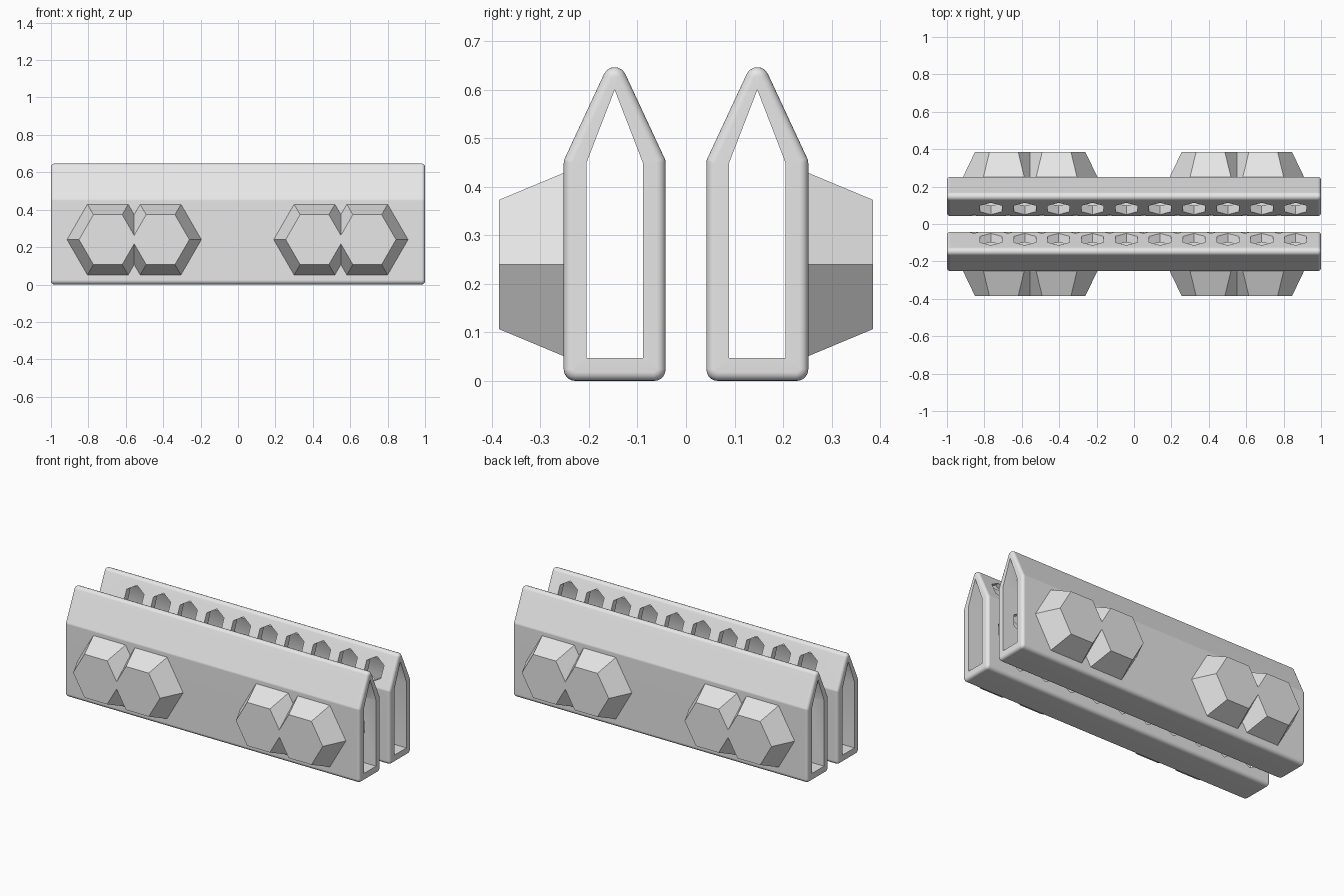
import bpy, bmesh, math

if "Cube" in bpy.data.objects:
    bpy.data.objects.remove(bpy.data.objects["Cube"])

grey = bpy.data.materials.new("light_grey")
grey.diffuse_color = (0.8, 0.8, 0.8, 1)
grey.use_nodes = True
grey.node_tree.nodes["Principled BSDF"].inputs["Base Color"].default_value = grey.diffuse_color


def make_object(name, bm):
    bmesh.ops.recalc_face_normals(bm, faces=bm.faces)
    mesh = bpy.data.meshes.new(name)
    bm.to_mesh(mesh)
    bm.free()
    mesh.materials.append(grey)
    obj = bpy.data.objects.new(name, mesh)
    bpy.context.collection.objects.link(obj)
    return obj


def loft(bm, rings, closed=False):
    """Join rings of equal length with quads."""
    vs = [[bm.verts.new(p) for p in ring] for ring in rings]
    n = len(vs[0])
    for k in range(len(vs) if closed else len(vs) - 1):
        a, b = vs[k], vs[(k + 1) % len(vs)]
        for i in range(n):
            j = (i + 1) % n
            bm.faces.new((a[i], a[j], b[j], b[i]))
    return vs


def hexagon(cx, cz, y, r, turn):
    return [(cx + r * math.cos(math.radians(turn + 60 * i)), y,
             cz + r * math.sin(math.radians(turn + 60 * i))) for i in range(6)]


def add_hex(bm, cx, cz, y0, r0, y1, r1, turn):
    vs = loft(bm, [hexagon(cx, cz, y0, r0, turn), hexagon(cx, cz, y1, r1, turn)])
    bm.faces.new(vs[0])
    bm.faces.new(vs[1])


def modify(obj, kind, **settings):
    mod = obj.modifiers.new(kind.lower(), kind)
    for key, value in settings.items():
        setattr(mod, key, value)
    bpy.context.view_layer.objects.active = obj
    bpy.ops.object.modifier_apply(modifier=mod.name)


# Hollow rail: house-shaped profile with rounded outer edges and rims
YC, R, SEG, RIM = 0.147, 0.024, 5, 0.018
# arc centre (y, z), start angle, end angle, matching inner corner (y, z)
CORNERS = [
    (0.081, 0.024, -90, 0, 0.058, 0.047),
    (0.081, 0.449, 0, 25, 0.058, 0.45),
    (0.0, 0.623, 25, 155, 0.0, 0.6),
    (-0.081, 0.449, 155, 180, -0.058, 0.45),
    (-0.081, 0.024, 180, 270, -0.058, 0.047),
]


def outer_ring(x, inset):
    pts = []
    for cy, cz, a0, a1, _, _ in CORNERS:
        for s in range(SEG + 1):
            a = math.radians(a0 + (a1 - a0) * s / SEG)
            pts.append((x, YC + cy + (R - inset) * math.cos(a),
                        cz + (R - inset) * math.sin(a)))
    return pts


def inner_ring(x):
    return [(x, YC + c[4], c[5]) for c in CORNERS for _ in range(SEG + 1)]


steps = [math.radians(90 * k / 4) for k in range(5)]
rim = [(1 - RIM * (1 - math.sin(a)), RIM * (1 - math.cos(a))) for a in steps]
rings = [outer_ring(-x, d) for x, d in reversed(rim)]
rings += [outer_ring(x, d) for x, d in rim]
rings += [inner_ring(1), inner_ring(-1)]
bm = bmesh.new()
loft(bm, rings, closed=True)
bmesh.ops.remove_doubles(bm, verts=bm.verts, dist=1e-5)
rails = make_object("rails", bm)

# Staggered hexagonal vents through the wall facing the middle gap
bm = bmesh.new()
for row in range(4):
    for i in range(10):
        add_hex(bm, -0.765 + 0.181 * i - 0.09 * (row % 2), 0.54 - 0.137 * row,
                -0.02, 0.068, 0.14, 0.068, 30)
cutter = make_object("vent_cutter", bm)
cutter.hide_render = True
modify(rails, "BOOLEAN", object=cutter, operation="DIFFERENCE", solver="EXACT")
bpy.data.objects.remove(cutter)
modify(rails, "MIRROR", use_axis=(False, True, False), use_mirror_merge=False)

bpy.ops.object.select_all(action="DESELECT")
rails.select_set(True)
bpy.context.view_layer.objects.active = rails
bpy.ops.object.shade_smooth_by_angle(angle=math.radians(30))
modify(rails, "WEIGHTED_NORMAL", keep_sharp=True)

# Tapered hexagonal studs, overlapping in pairs on both outer walls
for side, cx in (("left", -0.555), ("right", 0.55)):
    parts = []
    for dx in (-0.141, 0.141):
        bm = bmesh.new()
        add_hex(bm, cx + dx, 0.24, 0.25, 0.219, 0.385, 0.154, 0)
        parts.append(make_object(side + "_studs", bm))
    modify(parts[0], "BOOLEAN", object=parts[1], operation="UNION", solver="EXACT")
    bpy.data.objects.remove(parts[1])
    modify(parts[0], "MIRROR", use_axis=(False, True, False), use_mirror_merge=False)
